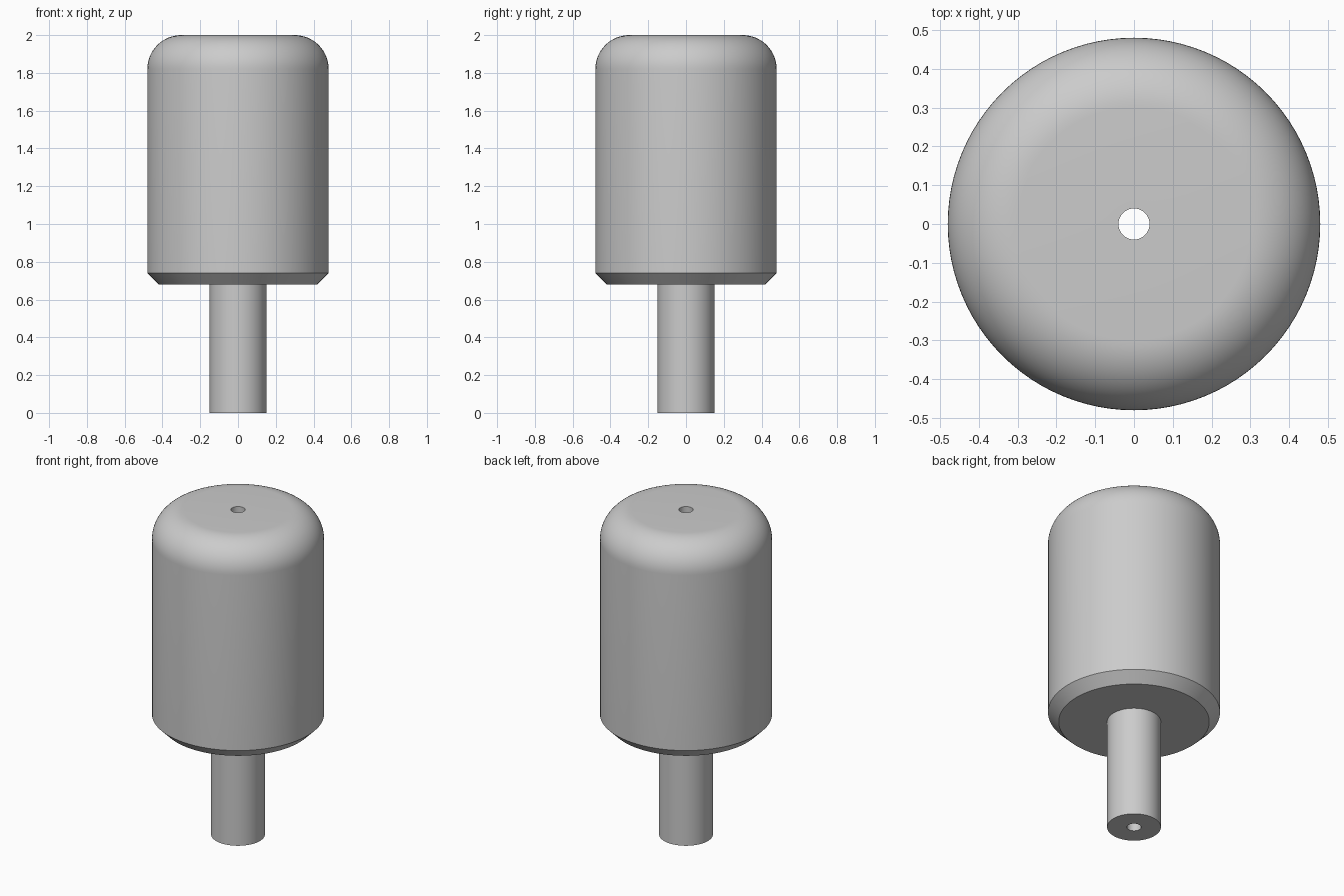
import bpy
import bmesh
from math import cos, sin, pi, radians

SEGMENTS = 96
BODY_R, STEM_R, BORE_R = 0.48, 0.15, 0.04
HEIGHT, BODY_BASE = 2.0, 0.68
CHAMFER, FILLET, FILLET_STEPS = 0.06, 0.18, 16

cube = bpy.data.objects.get("Cube")
if cube:
    bpy.data.objects.remove(cube, do_unlink=True)

# Plain grey for the whole part
grey = bpy.data.materials.new("plain_grey")
grey.use_nodes = True
colour = (0.6, 0.6, 0.6, 1)
grey.diffuse_color = colour
grey.node_tree.nodes["Principled BSDF"].inputs["Base Color"].default_value = colour


def lathe(name, profile):
    """Revolve a closed (radius, z) profile around the z axis."""
    bm = bmesh.new()
    rings = []
    for r, z in profile:
        rings.append([bm.verts.new((r * cos(2 * pi * i / SEGMENTS),
                                    r * sin(2 * pi * i / SEGMENTS), z))
                      for i in range(SEGMENTS)])
    for a, b in zip(rings, rings[1:] + rings[:1]):
        for i in range(SEGMENTS):
            j = (i + 1) % SEGMENTS
            bm.faces.new((a[i], a[j], b[j], b[i]))
    bmesh.ops.recalc_face_normals(bm, faces=bm.faces)
    mesh = bpy.data.meshes.new(name)
    bm.to_mesh(mesh)
    bm.free()
    mesh.materials.append(grey)
    obj = bpy.data.objects.new(name, mesh)
    bpy.context.collection.objects.link(obj)
    bpy.ops.object.select_all(action="DESELECT")
    obj.select_set(True)
    bpy.context.view_layer.objects.active = obj
    bpy.ops.object.shade_smooth_by_angle(angle=radians(30))
    return obj


# Stem, chamfered shoulder, rounded top edge, then the bore down the middle
fillet = [(BODY_R - FILLET + FILLET * cos(t), HEIGHT - FILLET + FILLET * sin(t))
          for t in (pi / 2 * k / FILLET_STEPS for k in range(FILLET_STEPS + 1))]
profile = [
    (BORE_R, 0),
    (STEM_R, 0),
    (STEM_R, BODY_BASE),
    (BODY_R - CHAMFER, BODY_BASE),
    (BODY_R, BODY_BASE + CHAMFER),
    *fillet,
    (BORE_R, HEIGHT),
]
lathe("rounded_knob_with_bored_stem", profile)
